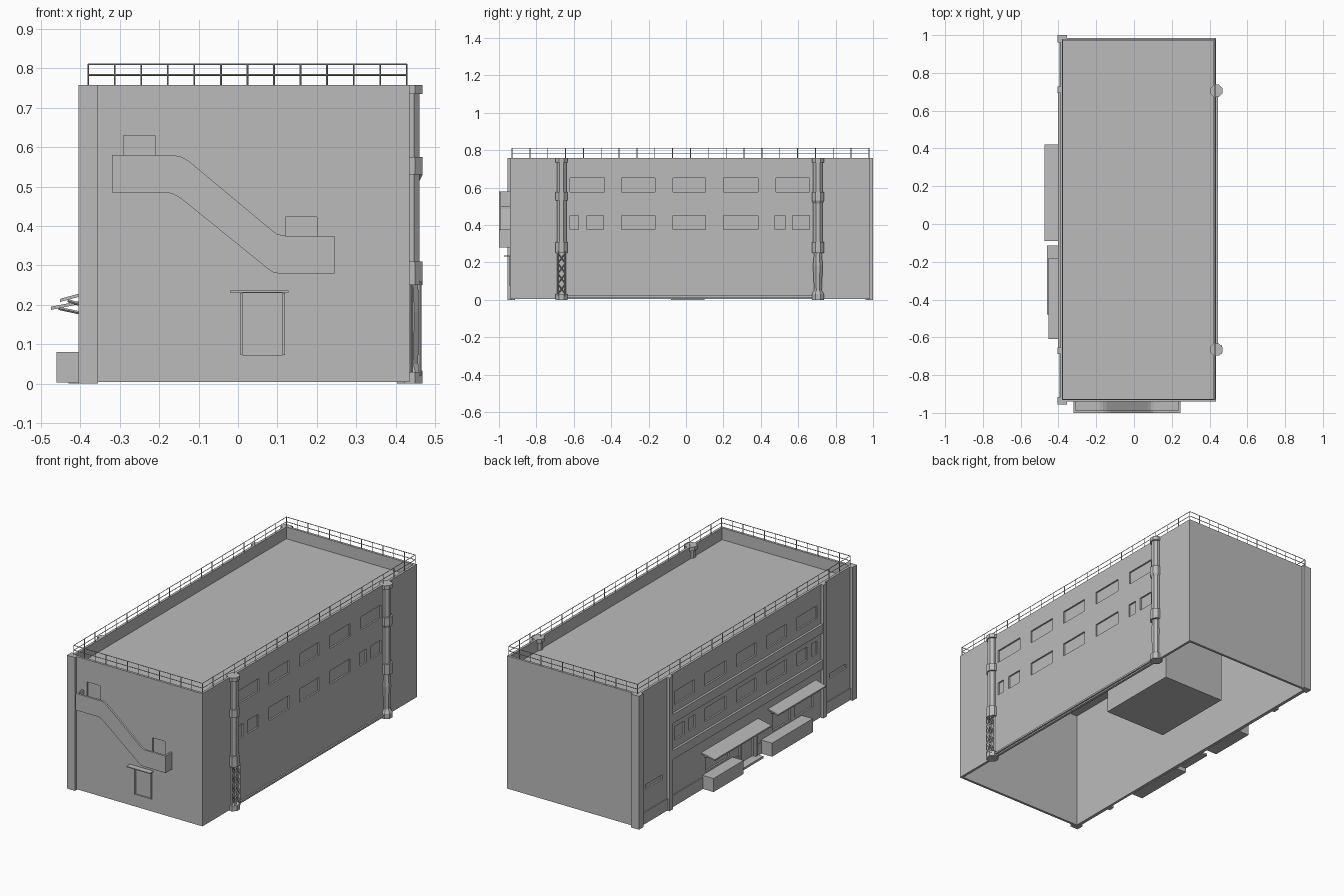
import bpy, bmesh, math
from mathutils import Matrix, Vector

old = bpy.data.objects.get("Cube")
if old:
    bpy.data.objects.remove(old, do_unlink=True)

grey = bpy.data.materials.new("plain_grey")
grey.use_nodes = True
grey.diffuse_color = (0.5, 0.5, 0.5, 1)
grey.node_tree.nodes["Principled BSDF"].inputs["Base Color"].default_value = (0.5, 0.5, 0.5, 1)


def finish(name, bm):
    bmesh.ops.recalc_face_normals(bm, faces=bm.faces)
    mesh = bpy.data.meshes.new(name)
    bm.to_mesh(mesh)
    bm.free()
    mesh.materials.append(grey)
    ob = bpy.data.objects.new(name, mesh)
    bpy.context.collection.objects.link(ob)
    return ob


def add_box(bm, x, y, z):
    size = Matrix.Diagonal((x[1] - x[0], y[1] - y[0], z[1] - z[0], 1))
    mid = Matrix.Translation((sum(x) / 2, sum(y) / 2, sum(z) / 2))
    bmesh.ops.create_cube(bm, size=1, matrix=mid @ size)


def boxes(name, items):
    bm = bmesh.new()
    for item in items:
        add_box(bm, *item)
    return finish(name, bm)


def prism(name, profile, axis, lo, hi):
    """Extrude a profile of (horizontal, z) points along x or y."""
    bm = bmesh.new()
    if axis == "y":
        verts = [bm.verts.new((h, lo, z)) for h, z in profile]
        move = Vector((0, hi - lo, 0))
    else:
        verts = [bm.verts.new((lo, h, z)) for h, z in profile]
        move = Vector((hi - lo, 0, 0))
    face = bm.faces.new(verts)
    out = bmesh.ops.extrude_face_region(bm, geom=[face])
    bmesh.ops.translate(bm, vec=move, verts=[g for g in out["geom"] if isinstance(g, bmesh.types.BMVert)])
    return finish(name, bm)


def add_rod(bm, a, b, r):
    a, b = Vector(a), Vector(b)
    turn = (b - a).to_track_quat("Z", "Y").to_matrix().to_4x4()
    bmesh.ops.create_cone(bm, cap_ends=True, segments=4, radius1=r, radius2=r,
                          depth=(b - a).length, matrix=Matrix.Translation((a + b) / 2) @ turn)


def cut(ob, items):
    cutter = boxes("cutter", items)
    cutter.hide_render = True
    mod = ob.modifiers.new("cut", "BOOLEAN")
    mod.operation, mod.solver, mod.object = "DIFFERENCE", "EXACT", cutter
    bpy.context.view_layer.objects.active = ob
    bpy.ops.object.modifier_apply(modifier=mod.name)
    bpy.data.objects.remove(cutter, do_unlink=True)


# Shell of the building: open below, roof sunk behind a parapet
X0, X1, Y0, Y1, TOP, ROOF, T = -0.39, 0.435, -0.94, 0.985, 0.757, 0.69, 0.014
shell = boxes("building_shell", [((X0, X1), (Y0, Y1), (0.004, TOP))])
inner = ((X0 + T, X1 - T), (Y0 + T, Y1 - T))
cut(shell, [(*inner, (ROOF, 1)), (*inner, (-0.1, ROOF - 0.01))])

# Window and door recesses
wide = [(-0.345, -0.165), (-0.07, 0.105), (0.2, 0.385)]
upper = wide + [(-0.62, -0.435), (0.48, 0.66)]
lower = wide + [(-0.62, -0.575), (-0.53, -0.44), (0.475, 0.53), (0.57, 0.66)]
D = 0.009
right_wall, left_wall = (X1 - D, X1 + 0.1), (X0 - 0.1, X0 + D)
holes = []
for wall in (right_wall, left_wall):
    holes += [(wall, y, (0.577, 0.65)) for y in upper]
    holes += [(wall, y, (0.375, 0.45)) for y in lower]
holes += [(left_wall, y, (0.195, 0.22)) for y in ((0.77, 0.92), (-0.88, -0.73))]
holes += [(left_wall, y, (0.09, 0.18)) for y in ((0.17, 0.38), (-0.58, -0.42), (-0.38, -0.22))]
holes += [(left_wall, (-0.05, 0.07), (0.012, 0.17))]
front_wall = (Y0 - 0.1, Y0 + D)
holes += [((-0.29, -0.21), front_wall, (0.5, 0.63)), ((0.12, 0.2), front_wall, (0.295, 0.423)),
          ((0.01, 0.115), front_wall, (0.073, 0.23))]
cut(shell, holes)

# Inner room block
boxes("inner_room", [((-0.11, 0.28), (0.11, 0.6), (0.005, 0.3))])

# Corner and wall pilasters, bands and plinth of the side with the entrance
boxes("corner_pilasters", [
    ((-0.405, -0.385), (-0.955, -0.915), (0, 0.757)), ((-0.39, -0.355), (-0.955, -0.93), (0, 0.757)),
    ((-0.405, -0.385), (0.96, 1.0), (0, 0.757)), ((-0.39, -0.355), (0.975, 1.0), (0, 0.757))])
boxes("wall_pilasters", [((-0.405, X0), (y - 0.017, y + 0.017), (0, 0.757)) for y in (0.71, -0.67)])
boxes("wall_bands", [((-0.403, X0), (-0.67, 0.71), z) for z in ((0.485, 0.535), (0.28, 0.33))])
boxes("plinth", [((-0.395, X0), (y0, y1), (0.004, 0.07))
                 for y0, y1 in ((-0.92, -0.67), (-0.48, -0.06), (0.08, 0.96))])

# Planters, canopies and the entrance
boxes("planters", [((-0.46, X0), y, (0.003, 0.08)) for y in ((0.14, 0.41), (-0.48, -0.115))])
boxes("entrance_step", [((-0.43, X0), (-0.08, 0.1), (0.0, 0.012))])
boxes("entrance_posts", [((-0.402, X0), (y - 0.008, y + 0.008), (0.01, 0.185)) for y in (-0.06, 0.08)])
for name, y0, y1, out, z0, z1 in (("entrance_canopy", -0.09, 0.42, -0.475, 0.187, 0.204),
                                  ("window_canopy", -0.61, -0.18, -0.452, 0.207, 0.224)):
    prism(name, [(out, z0), (X0, z1), (X0, z1 + 0.008), (out, z0 + 0.008)], "y", y0, y1)
    bm = bmesh.new()
    for y in (y0 + 0.03, (y0 + y1) / 2, y1 - 0.03):
        add_rod(bm, (out + 0.02, y, z0 + 0.004), (X0, y, z0 - 0.01), 0.004)
    finish(name + "_brackets", bm)

# Outside stair: parapet, sloping floor and end walls
top_edge = [(-0.32, 0.58), (-0.165, 0.58), (-0.145, 0.576), (-0.125, 0.565),
            (0.085, 0.39), (0.1, 0.379), (0.12, 0.375), (0.245, 0.375)]
low_edge = [(-0.32, 0.485), (-0.18, 0.485), (-0.165, 0.481), (-0.145, 0.47),
            (0.075, 0.292), (0.09, 0.282), (0.105, 0.279), (0.245, 0.279)]
prism("stair_parapet", top_edge + low_edge[::-1], "y", -1.0, -0.988)
prism("stair_floor", [(x, z + 0.014) for x, z in low_edge] + low_edge[::-1], "y", -0.99, Y0)
boxes("stair_ends", [((-0.32, -0.31), (-0.99, Y0), (0.485, 0.58)),
                     ((0.235, 0.245), (-0.99, Y0), (0.279, 0.375))])

# Ground door on the front
boxes("front_door_canopy", [((-0.02, 0.128), (-0.972, Y0), (0.231, 0.236))])
boxes("front_door_frame", [((0.006, 0.012), (-0.945, Y0), (0.073, 0.23)),
                           ((0.113, 0.119), (-0.945, Y0), (0.073, 0.23))])


# Tall ducts on the window side, turned from stacked eight-sided rings
def duct(name, y, rings):
    bm = bmesh.new()
    for z0, z1, r0, r1 in rings:
        bmesh.ops.create_cone(bm, cap_ends=True, segments=8, radius1=r0, radius2=r1, depth=z1 - z0,
                              matrix=Matrix.Translation((0.436, y, (z0 + z1) / 2))
                              @ Matrix.Rotation(math.pi / 8, 4, "Z"))
    return finish(name, bm)


S, C = 0.027, 0.035
shared = [(0, 0.03, C, C), (0.25, 0.31, C, C), (0.31, 0.53, S, S),
          (0.53, 0.575, C, C), (0.575, 0.735, S, S), (0.735, 0.757, C, C)]
duct("front_duct", -0.665, shared)
duct("back_duct", 0.705, shared + [(0.03, 0.05, C, 0.022), (0.05, 0.18, 0.022, 0.028),
                                  (0.18, 0.25, 0.028, 0.022), (0.515, 0.53, S, C)])

# Lattice foot of the front duct
bm = bmesh.new()
ya, yb, step = -0.685, -0.645, 0.055
for x in (0.44, 0.462):
    for y in (ya, yb):
        add_rod(bm, (x, y, 0.02), (x, y, 0.26), 0.004)
    for i in range(4):
        z = 0.03 + i * step
        add_rod(bm, (x, ya, z), (x, yb, z + step), 0.003)
        add_rod(bm, (x, yb, z), (x, ya, z + step), 0.003)
finish("duct_lattice", bm)

# Low pipe joining the ducts
boxes("low_pipe", [((X1, 0.444), (-0.635, 0.675), (0.012, 0.022))])

# Roof railing
bm = bmesh.new()
R, ra, rb, rc, rd = 0.0022, X0 + 0.01, X1 - 0.007, Y0 + 0.01, Y1 - 0.007
corners = [(ra, rc), (rb, rc), (rb, rd), (ra, rd)]
for i, (a, b) in enumerate(zip(corners, corners[1:] + corners[:1])):
    for z in (0.783, 0.81):
        add_rod(bm, (*a, z), (*b, z), R)
    count = 12 if i % 2 == 0 else 20
    for k in range(count):
        p = Vector(a).lerp(Vector(b), k / count)
        add_rod(bm, (*p, 0.75), (*p, 0.811), R)
finish("roof_railing", bm)
